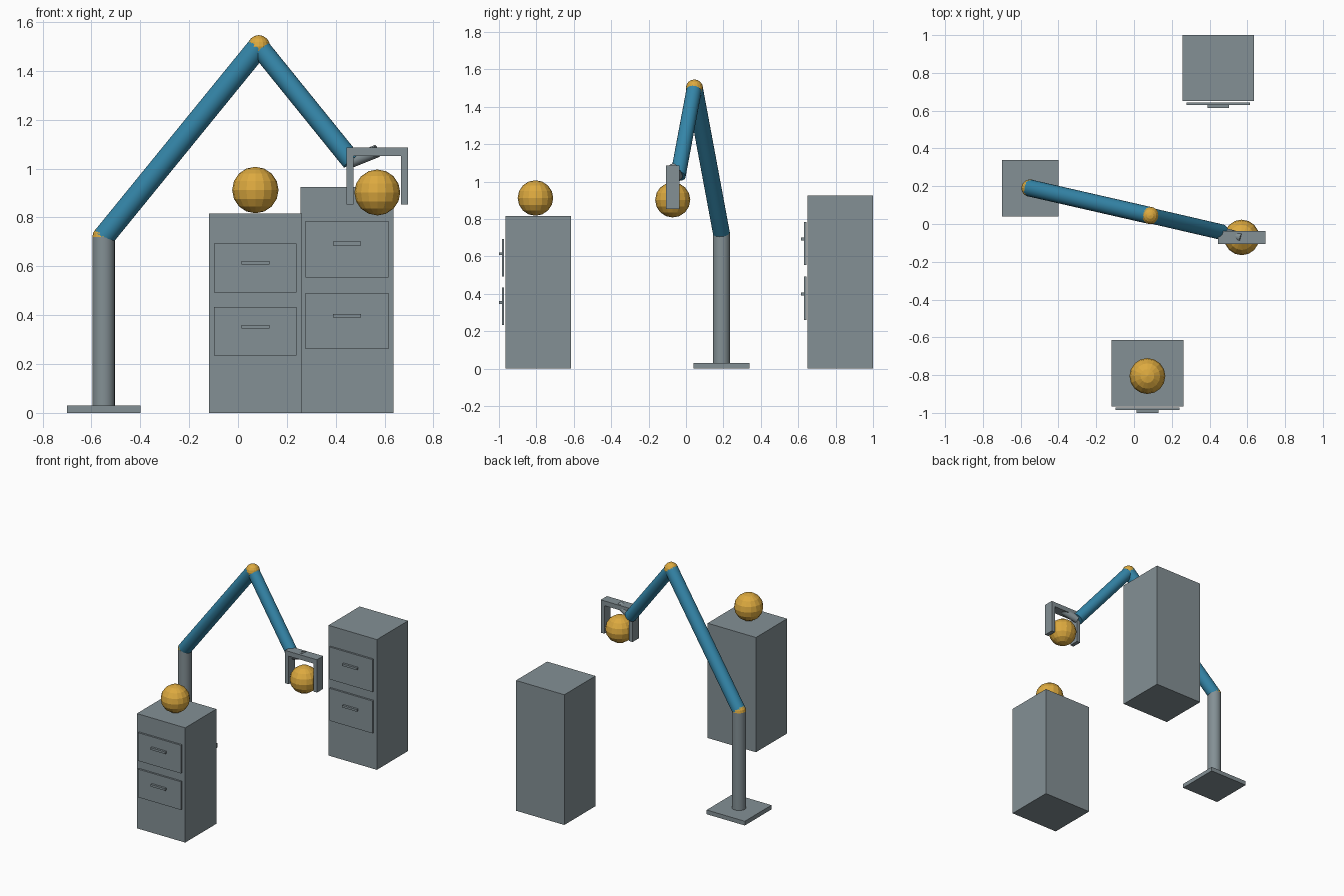
import bpy, math
from mathutils import Vector

if "Cube" in bpy.data.objects:
    bpy.data.objects.remove(bpy.data.objects["Cube"])


def mat(name, col):
    m = bpy.data.materials.new(name)
    m.diffuse_color = (*col, 1)
    m.use_nodes = True
    m.node_tree.nodes["Principled BSDF"].inputs["Base Color"].default_value = m.diffuse_color
    return m


GREY = mat("steel grey", (0.23, 0.28, 0.30))
BLUE = mat("arm blue", (0.035, 0.24, 0.40))
AMBER = mat("amber", (0.72, 0.40, 0.05))


def finish(name, m):
    o = bpy.context.object
    o.name = name
    o.data.materials.append(m)
    return o


def box(name, x0, x1, y0, y1, z0, z1, m=GREY):
    bpy.ops.mesh.primitive_cube_add(
        size=1, location=((x0 + x1) / 2, (y0 + y1) / 2, (z0 + z1) / 2))
    o = finish(name, m)
    o.scale = (x1 - x0, y1 - y0, z1 - z0)
    return o


def rod(name, a, b, r, m):
    a, b = Vector(a), Vector(b)
    d = b - a
    bpy.ops.mesh.primitive_cylinder_add(vertices=24, radius=r, depth=d.length,
                                        location=(a + b) / 2)
    o = finish(name, m)
    o.rotation_euler = d.to_track_quat('Z', 'Y').to_euler()
    bpy.ops.object.shade_smooth_by_angle(angle=math.radians(30))
    return o


def ball(name, c, r, seg=16, rings=8):
    bpy.ops.mesh.primitive_uv_sphere_add(segments=seg, ring_count=rings,
                                         radius=r, location=c)
    return finish(name, AMBER)


# Two-drawer cabinets: centre x, front y, height, drawer height, drawer and handle z
def cabinet(name, cx, yf, h, dh, drawers):
    box(name, cx - 0.19, cx + 0.19, yf, yf + 0.35, 0, h)
    for i, (dz, hz) in enumerate(drawers):
        box(f"{name}_drawer_{i}", cx - 0.169, cx + 0.169, yf - 0.02, yf - 0.007,
            dz - dh / 2, dz + dh / 2)
        box(f"{name}_handle_{i}", cx - 0.0575, cx + 0.0575, yf - 0.035, yf - 0.019,
            hz - 0.0075, hz + 0.0075)


cabinet("front_cabinet", 0.071, -0.965, 0.815, 0.20, [(0.593, 0.614), (0.334, 0.353)])
cabinet("rear_cabinet", 0.446, 0.65, 0.925, 0.23, [(0.670, 0.693), (0.376, 0.398)])

# Stand
shoulder, elbow, wrist = (-0.55, 0.19, 0.72), (0.085, 0.045, 1.50), (0.465, -0.043, 1.03)
box("base_plate", -0.70, -0.40, 0.04, 0.34, 0, 0.03)
rod("post", (-0.55, 0.19, 0.02), shoulder, 0.046, GREY)

# Arm with ball joints
rod("upper_arm", shoulder, elbow, 0.045, BLUE)
rod("forearm", elbow, wrist, 0.041, BLUE)
ball("shoulder_joint", shoulder, 0.046)
ball("elbow_joint", elbow, 0.046)

# Gripper
gx, gy = 0.57, -0.071
rod("wrist_link", wrist, (gx, gy, 1.072), 0.026, GREY)
box("gripper_palm", gx - 0.125, gx + 0.125, gy - 0.035, gy + 0.035, 1.052, 1.086)
for s, side in ((-1, "left"), (1, "right")):
    xs = sorted((gx + s * 0.097, gx + s * 0.125))
    box(f"gripper_finger_{side}", *xs, gy - 0.035, gy + 0.035, 0.853, 1.055)

# Balls
ball("held_ball", (gx, gy, 0.902), 0.094)
ball("resting_ball", (0.071, -0.805, 0.912), 0.095)
